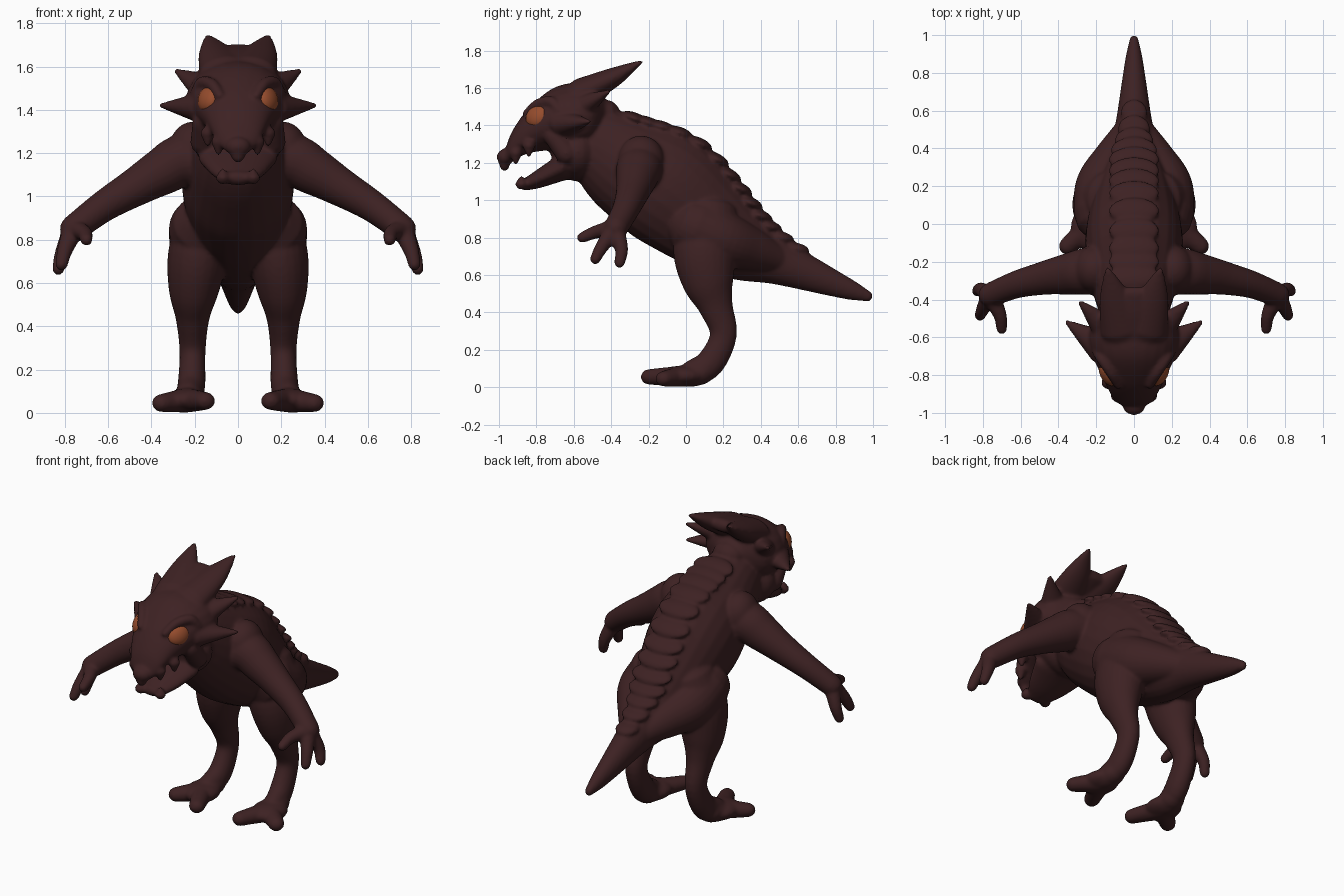
import bpy, bmesh, math
from mathutils import Vector, Matrix, Euler

cube = bpy.data.objects.get("Cube")
if cube:
    bpy.data.objects.remove(cube, do_unlink=True)

X, Y = Vector((1, 0, 0)), Vector((0, 1, 0))


def material(name, red, green, blue):
    mat = bpy.data.materials.new(name)
    mat.use_nodes = True
    colour = (red, green, blue, 1)
    mat.diffuse_color = colour
    shader = mat.node_tree.nodes["Principled BSDF"]
    shader.inputs["Base Color"].default_value = colour
    return mat


skin = material("dark brown skin", .047, .0155, .0165)
amber = material("amber eye", .3, .072, .026)


def spline(points, steps=5):
    """Smooth curve through points of any dimension."""
    pts = [Vector(p) for p in points]
    pts = [pts[0] * 2 - pts[1], *pts, pts[-1] * 2 - pts[-2]]
    curve = []
    for a, b, c, d in zip(pts, pts[1:], pts[2:], pts[3:]):
        for k in range(steps):
            t = k / steps
            bend = (a * 2 - b * 5 + c * 4 - d) * t * t
            twist = (b * 3 - a - c * 3 + d) * t ** 3
            curve.append((b * 2 + (c - a) * t + bend + twist) / 2)
    return curve + [pts[-2]]


def tube(bm, points, flat=1, side=X, axis=None, count=24):
    """Loft round-ended ellipses. (y, z, radius) points run along the midline;
    (x, y, z, radius) points make a left and right pair. Returns the sections."""
    paired = len(points[0]) == 4
    path = spline(points if paired else [(0, *p) for p in points])
    centres = [p.to_3d() for p in path]
    sections = []
    for i, p in enumerate(path):
        tangent = axis or centres[min(i + 1, len(path) - 1)] - centres[max(i - 1, 0)]
        sections.append((centres[i], tangent.normalized(), p.w))

    def cap(section, direction):
        centre, tangent, radius = section
        depth = radius * min(flat, 1) * direction
        return [(centre + tangent * depth * math.sin(a), tangent, radius * math.cos(a))
                for a in (.5, 1, 1.4)]

    rings = cap(sections[0], -1)[::-1] + sections + cap(sections[-1], 1)
    for sign in (1, -1) if paired else (1,):
        loops = []
        for centre, tangent, radius in rings:
            u = (side - tangent * side.dot(tangent)).normalized()
            v = tangent.cross(u) * flat
            loop = []
            for k in range(count):
                a = math.tau * k / count
                q = centre + (u * math.cos(a) + v * math.sin(a)) * radius
                loop.append(bm.verts.new((q.x * sign, q.y, q.z)))
            loops.append(loop)
        for low, high in zip(loops, loops[1:]):
            for k in range(count):
                bm.faces.new((low[k - 1], low[k], high[k], high[k - 1]))
        bm.faces.new(loops[0])
        bm.faces.new(loops[-1])
    return sections


def blob(bm, centre, size, rotation=(0, 0, 0)):
    place = Matrix.LocRotScale(Vector(centre), Euler(rotation), Vector(size))
    bmesh.ops.create_uvsphere(bm, u_segments=24, v_segments=16, radius=1, matrix=place)


def finish(bm, name, mat, voxel=0):
    """Make the object; a voxel size fuses its parts into one soft skin."""
    bmesh.ops.recalc_face_normals(bm, faces=bm.faces)
    for face in bm.faces:
        face.smooth = True
    mesh = bpy.data.meshes.new(name)
    bm.to_mesh(mesh)
    bm.free()
    mesh.materials.append(mat)
    ob = bpy.data.objects.new(name, mesh)
    bpy.context.collection.objects.link(ob)
    if voxel:
        blend = ob.modifiers.new("blend", 'REMESH')
        blend.mode = 'VOXEL'
        blend.voxel_size = voxel
        blend.use_smooth_shade = True
        soften = ob.modifiers.new("soften", 'SMOOTH')
        soften.factor = .5
        soften.iterations = 6


# Neck, torso and tail in one taper
bm = bmesh.new()
tall = 1.2
spine = tube(bm, [(-.6, 1.33, .14), (-.46, 1.28, .185), (-.3, 1.18, .23), (-.1, 1.06, .26),
                  (.1, .9, .225), (.3, .76, .165), (.5, .67, .105), (.75, .57, .065),
                  (.88, .52, .045), (.975, .485, .024)], flat=tall)

# Low overlapping scales along the back, shrinking toward the tail
for centre, tangent, radius in spine[7:32:2]:
    up = X.cross(tangent)
    slope = math.atan2(tangent.z, tangent.y)
    width = min(.135, radius * .75)
    blob(bm, centre + up * (radius * tall - .016), (width, .075, .032), (slope + .2, 0, 0))

# Shoulders and arms
for sign in (1, -1):
    blob(bm, (.21 * sign, -.24, 1.21), (.11, .125, .135))
tube(bm, [(.1, -.24, 1.15, .14), (.25, -.25, 1.165, .125), (.35, -.265, 1.115, .11),
          (.47, -.285, 1.045, .09), (.62, -.32, .955, .073), (.76, -.375, .85, .064)], side=Y)

# Three fingers spreading from each hand
for knuckle, tip in (((.71, -.48, .83), (.7, -.555, .8)),
                     ((.8, -.45, .75), (.815, -.485, .685)),
                     ((.81, -.345, .74), (.83, -.355, .665))):
    tube(bm, [(.76, -.38, .85, .05), (*knuckle, .036), (*tip, .029)])

# Haunches running from the thighs into the tail
tube(bm, [(.16, .06, .85, .16), (.16, .2, .79, .15), (.1, .34, .74, .12), (.04, .47, .69, .085)])

# Legs and feet
tube(bm, [(.14, .12, .9, .14), (.185, .1, .72, .14), (.205, .12, .56, .115), (.21, .16, .43, .077),
          (.21, .2, .28, .06), (.215, .13, .13, .064), (.23, .03, .07, .06)], flat=1.2)

# Webbed sole with two splayed toes on each foot
for sign in (1, -1):
    blob(bm, (.235 * sign, -.02, .06), (.1, .12, .055))
for tip in ((.15, -.2, .055), (.355, -.12, .045)):
    tube(bm, [(.225, .08, .075, .07), (.235, -.01, .06, .065), (*tip, .046)], flat=.9)

# Skull, lower jaw and throat
tube(bm, [(-.965, 1.23, .06), (-.93, 1.285, .105), (-.85, 1.365, .15), (-.72, 1.43, .21),
          (-.6, 1.44, .24), (-.5, 1.45, .21), (-.43, 1.46, .1)], flat=.78, axis=Y)
tube(bm, [(-.86, 1.085, .08), (-.78, 1.12, .13), (-.66, 1.18, .185)], flat=.42, axis=Y)
blob(bm, (0, -.58, 1.26), (.21, .13, .16))

# Cheeks behind the mouth corners
tube(bm, [(.16, -.71, 1.34, .05), (.16, -.64, 1.25, .06)])

# Hooked beak tip, then upper teeth pointing down and lower teeth pointing up
blob(bm, (0, -.97, 1.2), (.035, .03, .045))
for x, y, root, tip in ((.09, -.91, 1.25, 1.205), (.14, -.84, 1.29, 1.245), (.07, -.88, 1.09, 1.115)):
    tube(bm, [(x, y, root, .035), (x, y, tip, .016)], count=12)

# Crest sweeping back from the brow, with its two horns
tube(bm, [(-.78, 1.46, .13), (-.62, 1.555, .17), (-.48, 1.62, .155), (-.37, 1.665, .11)], flat=.36)
tube(bm, [(.06, -.56, 1.575, .12), (.1, -.4, 1.65, .085), (.125, -.3, 1.705, .045),
          (.14, -.235, 1.742, .012)], flat=.65)

# Swept cheek spikes
for root, tip in (((.13, -.57, 1.49), (.285, -.415, 1.58)), ((.17, -.65, 1.41), (.355, -.52, 1.42))):
    tube(bm, [(*root, .09), (*tip, .014)], flat=.8)

# Soft brow ridges
tube(bm, [(.085, -.85, 1.465, .024), (.12, -.79, 1.515, .028), (.165, -.72, 1.525, .03),
          (.195, -.68, 1.48, .026)], count=12)
finish(bm, "body_and_head", skin, .01)

# Eyes, turned to lie on the sides of the face
for name, sign in (("left_eye", 1), ("right_eye", -1)):
    bm = bmesh.new()
    blob(bm, (.137 * sign, -.793, 1.447), (.04, .07, .06), (.35, -.3 * sign, -.52 * sign))
    finish(bm, name, amber)
